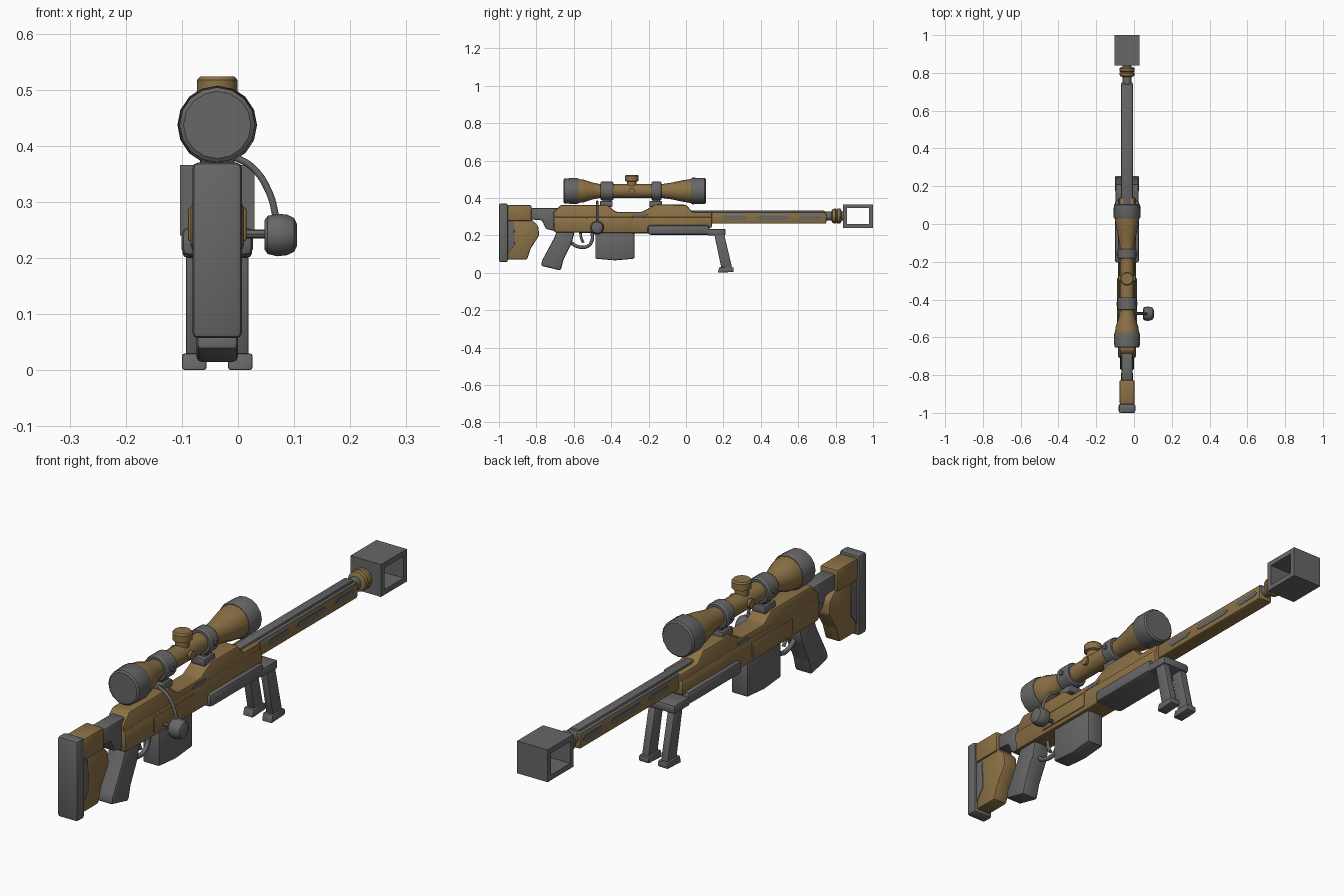
import bpy, bmesh, math
from mathutils import Matrix, Vector

cube = bpy.data.objects.get("Cube")
if cube:
    bpy.data.objects.remove(cube, do_unlink=True)

CX = -0.037      # centre plane of the rifle
SCOPE_Z = 0.437  # sight axis height


def material(name, rgb):
    m = bpy.data.materials.new(name)
    m.use_nodes = True
    m.diffuse_color = (*rgb, 1)
    bsdf = next(n for n in m.node_tree.nodes if n.type == 'BSDF_PRINCIPLED')
    bsdf.inputs["Base Color"].default_value = (*rgb, 1)
    return m


GREY = material("gunmetal_grey", (0.135, 0.135, 0.135))
BROWN = material("tan_brown", (0.26, 0.165, 0.06))


def finish(name, bm, *mats, angle=32):
    bmesh.ops.recalc_face_normals(bm, faces=bm.faces)
    mesh = bpy.data.meshes.new(name)
    bm.to_mesh(mesh)
    bm.free()
    for m in mats:
        mesh.materials.append(m)
    ob = bpy.data.objects.new(name, mesh)
    bpy.context.collection.objects.link(ob)
    bpy.ops.object.select_all(action='DESELECT')
    ob.select_set(True)
    bpy.context.view_layer.objects.active = ob
    bpy.ops.object.shade_smooth_by_angle(angle=math.radians(angle))
    return ob


def slab_mesh(pts, half, bevel=0.0, cx=CX):
    """Side outline in (y, z) extruded across x."""
    bm = bmesh.new()
    face = bm.faces.new([bm.verts.new((cx - half, y, z)) for y, z in pts])
    ext = bmesh.ops.extrude_face_region(bm, geom=[face])
    moved = [v for v in ext["geom"] if isinstance(v, bmesh.types.BMVert)]
    bmesh.ops.translate(bm, verts=moved, vec=(2 * half, 0, 0))
    bmesh.ops.recalc_face_normals(bm, faces=bm.faces)
    if bevel:
        bmesh.ops.bevel(bm, geom=bm.edges[:], offset=bevel, segments=2,
                        profile=0.5, affect='EDGES', clamp_overlap=True)
    return bm


def slab(name, pts, half, mat, bevel=0.006, cx=CX):
    return finish(name, slab_mesh(pts, half, bevel, cx), mat)


def rect(y0, y1, z0, z1):
    return [(y0, z0), (y1, z0), (y1, z1), (y0, z1)]


def lathe(name, profile, mat, origin, axis, sides=16):
    """Spin (distance, radius) pairs around an axis, with closed ends."""
    bm = bmesh.new()
    rings = [[bm.verts.new((r * math.cos(a), r * math.sin(a), d))
              for a in (math.tau * i / sides for i in range(sides))]
             for d, r in profile]
    for a, b in zip(rings, rings[1:]):
        for i in range(sides):
            j = (i + 1) % sides
            bm.faces.new((a[i], a[j], b[j], b[i]))
    bm.faces.new(rings[0])
    bm.faces.new(rings[-1])
    turn = Vector((0, 0, 1)).rotation_difference(Vector(axis)).to_matrix().to_4x4()
    bm.transform(Matrix.Translation(origin) @ turn)
    return finish(name, bm, mat)


def rod(name, points, radius, mat):
    cu = bpy.data.curves.new(name, 'CURVE')
    cu.dimensions = '3D'
    cu.bevel_depth, cu.bevel_resolution, cu.use_fill_caps = radius, 2, True
    sp = cu.splines.new('BEZIER')
    sp.bezier_points.add(len(points) - 1)
    for p, co in zip(sp.bezier_points, points):
        p.co = co
        p.handle_left_type = p.handle_right_type = 'AUTO'
    cu.materials.append(mat)
    bpy.context.collection.objects.link(bpy.data.objects.new(name, cu))


# Shoulder stock
slab("butt_pad", rect(-1.0, -0.952, 0.057, 0.37), 0.044, GREY, 0.01)
slab("cheek_rest", rect(-0.955, -0.825, 0.275, 0.362), 0.04, BROWN, 0.01)
slab("stock_body", [(-0.955, 0.29), (-0.83, 0.29), (-0.79, 0.25), (-0.785, 0.2),
                    (-0.83, 0.13), (-0.85, 0.07), (-0.955, 0.07)], 0.032, BROWN, 0.008)
slab("stock_panel", [(-0.955, 0.275), (-0.92, 0.27), (-0.915, 0.15),
                     (-0.955, 0.1)], 0.035, GREY, 0.002)
slab("stock_tube", [(-0.83, 0.285), (-0.77, 0.28), (-0.75, 0.235), (-0.69, 0.22),
                    (-0.68, 0.345), (-0.83, 0.345)], 0.03, GREY, 0.008)

# Receiver
slab("receiver_top", [(-0.7, 0.25), (-0.71, 0.32), (-0.67, 0.362), (-0.42, 0.362),
                      (-0.375, 0.325), (-0.235, 0.325), (-0.165, 0.364),
                      (0.0, 0.364), (0.035, 0.325), (0.14, 0.325), (0.14, 0.25)],
     0.04, BROWN, 0.01)
slab("receiver_body", [(-0.705, 0.215), (-0.71, 0.3), (0.14, 0.3), (0.14, 0.24),
                       (-0.18, 0.21)], 0.048, BROWN, 0.012)
slab("receiver_side_panel", rect(-0.535, -0.285, 0.23, 0.29), 0.052, BROWN, 0.004)
slab("ejection_port", [(-0.29, 0.3), (-0.22, 0.3), (-0.2, 0.315), (-0.27, 0.315)],
     0.042, GREY, 0.001)

# Handguard under the receiver
slab("handguard", rect(-0.205, 0.125, 0.203, 0.255), 0.064, GREY, 0.014)

# Barrel and slotted shroud: upward faces are grey
bm = slab_mesh(rect(0.1, 0.75, 0.262, 0.324), 0.031, 0.008)
bmesh.ops.recalc_face_normals(bm, faces=bm.faces)
for f in bm.faces:
    f.material_index = 1 if f.normal.z > 0.3 else 0
finish("barrel_shroud", bm, BROWN, GREY)
slab("barrel_top_rail", rect(0.015, 0.74, 0.31, 0.333), 0.019, GREY, 0.005)
for i, (y0, y1) in enumerate([(0.195, 0.33), (0.37, 0.56), (0.605, 0.735)]):
    slab(f"shroud_slot_{i + 1}", [(y0, 0.293), (y0 + 0.02, 0.283), (y1 - 0.02, 0.283),
                                  (y1, 0.293), (y1 - 0.015, 0.306),
                                  (y0 + 0.015, 0.306)], 0.0325, GREY, 0)
lathe("barrel", [(0.7, 0.024), (0.86, 0.024)], GREY, (CX, 0, 0.302), (0, 1, 0))
lathe("barrel_collar", [(0.778, 0.026), (0.784, 0.038), (0.8, 0.04), (0.804, 0.034),
                        (0.81, 0.04), (0.824, 0.04), (0.832, 0.03)],
      BROWN, (CX, 0, 0.303), (0, 1, 0))

# Muzzle brake with a window through both sides
bm = slab_mesh(rect(0.84, 1.0, 0.24, 0.366), 0.066)
sides = [f for f in bm.faces if abs(f.normal.x) > 0.9]
bmesh.ops.inset_individual(bm, faces=sides, thickness=0.029)
rims = [e for f in sides for e in f.edges]
bmesh.ops.delete(bm, geom=sides, context='FACES_ONLY')
bmesh.ops.bridge_loops(bm, edges=rims)
finish("muzzle_brake", bm, GREY)

# Grip, magazine and trigger
slab("pistol_grip", [(-0.69, 0.225), (-0.595, 0.225), (-0.61, 0.16), (-0.655, 0.07),
                     (-0.67, 0.012), (-0.775, 0.037), (-0.77, 0.065),
                     (-0.705, 0.185)], 0.037, GREY, 0.01)
slab("magazine", [(-0.485, 0.225), (-0.275, 0.225), (-0.275, 0.075), (-0.38, 0.066),
                  (-0.485, 0.075)], 0.036, GREY, 0.008)
rod("trigger_guard", [(CX, -0.62, 0.165), (CX, -0.585, 0.142), (CX, -0.53, 0.14),
                      (CX, -0.505, 0.165), (CX, -0.5, 0.215)], 0.009, GREY)
rod("trigger", [(CX, -0.565, 0.22), (CX, -0.56, 0.185), (CX, -0.548, 0.16)], 0.007, GREY)

# Bolt handle
lathe("bolt_stem", [(0, 0.008), (0.06, 0.008)], GREY, (0, -0.475, 0.243), (1, 0, 0), 8)
lathe("bolt_knob", [(0.047, 0.026), (0.053, 0.034), (0.07, 0.038), (0.088, 0.036),
                    (0.1, 0.03), (0.105, 0.02)], GREY, (0, -0.475, 0.241), (1, 0, 0))
rod("bolt_lever", [(-0.01, -0.475, 0.382), (0.025, -0.475, 0.362),
                   (0.055, -0.475, 0.318), (0.07, -0.475, 0.262)], 0.006, GREY)

# Telescopic sight
scope = (CX, 0, SCOPE_Z)
lathe("sight_body", [(-0.6, 0.062), (-0.575, 0.064), (-0.545, 0.06), (-0.5, 0.045),
                     (-0.46, 0.037), (-0.13, 0.037), (-0.08, 0.044), (-0.02, 0.057),
                     (0.03, 0.065), (0.06, 0.065)], BROWN, scope, (0, 1, 0))
lathe("eyepiece", [(-0.655, 0.06), (-0.65, 0.067), (-0.585, 0.07), (-0.575, 0.066)],
      GREY, scope, (0, 1, 0))
lathe("objective_bell", [(0.028, 0.067), (0.036, 0.071), (0.1, 0.07), (0.106, 0.064)],
      GREY, scope, (0, 1, 0))
lathe("elevation_turret", [(0, 0.026), (0.05, 0.026), (0.054, 0.036), (0.08, 0.036),
                           (0.086, 0.031)], BROWN, (CX, -0.29, SCOPE_Z), (0, 0, 1))
lathe("side_turret", [(-0.045, 0.017), (0.045, 0.017)], BROWN,
      (CX, -0.29, SCOPE_Z), (1, 0, 0), 12)

# Sight rings with their feet and screws
for label, y, half in (("rear", -0.422, 0.034), ("front", -0.158, 0.026)):
    lathe(label + "_sight_ring", [(y - half, 0.046), (y - half + 0.006, 0.05),
                                  (y + half - 0.006, 0.05), (y + half, 0.046)],
          GREY, scope, (0, 1, 0))
    slab(label + "_ring_post", rect(y - 0.02, y + 0.02, 0.36, 0.41), 0.02, GREY, 0.003)
    slab(label + "_ring_foot", rect(y - 0.038, y + 0.03, 0.352, 0.383), 0.031, GREY, 0.006)
    lathe(label + "_ring_screw", [(-0.055, 0.01), (0.055, 0.01)], GREY,
          (CX, y, SCOPE_Z), (1, 0, 0), 8)

# Bipod, mirrored across the centre plane
slab("bipod_mount", rect(0.11, 0.212, 0.2, 0.235), 0.062, GREY, 0.009)
for label, s in (("left", 1), ("right", -1)):
    slab(label + "_bipod_leg", [(0.15, 0.21), (0.203, 0.21), (0.248, 0.02),
                                (0.19, 0.02)], 0.015, GREY, 0.004, CX + s * 0.041)
    slab(label + "_bipod_foot", [(0.17, 0.0), (0.255, 0.004), (0.255, 0.028),
                                 (0.178, 0.03)], 0.022, GREY, 0.005, CX + s * 0.041)
